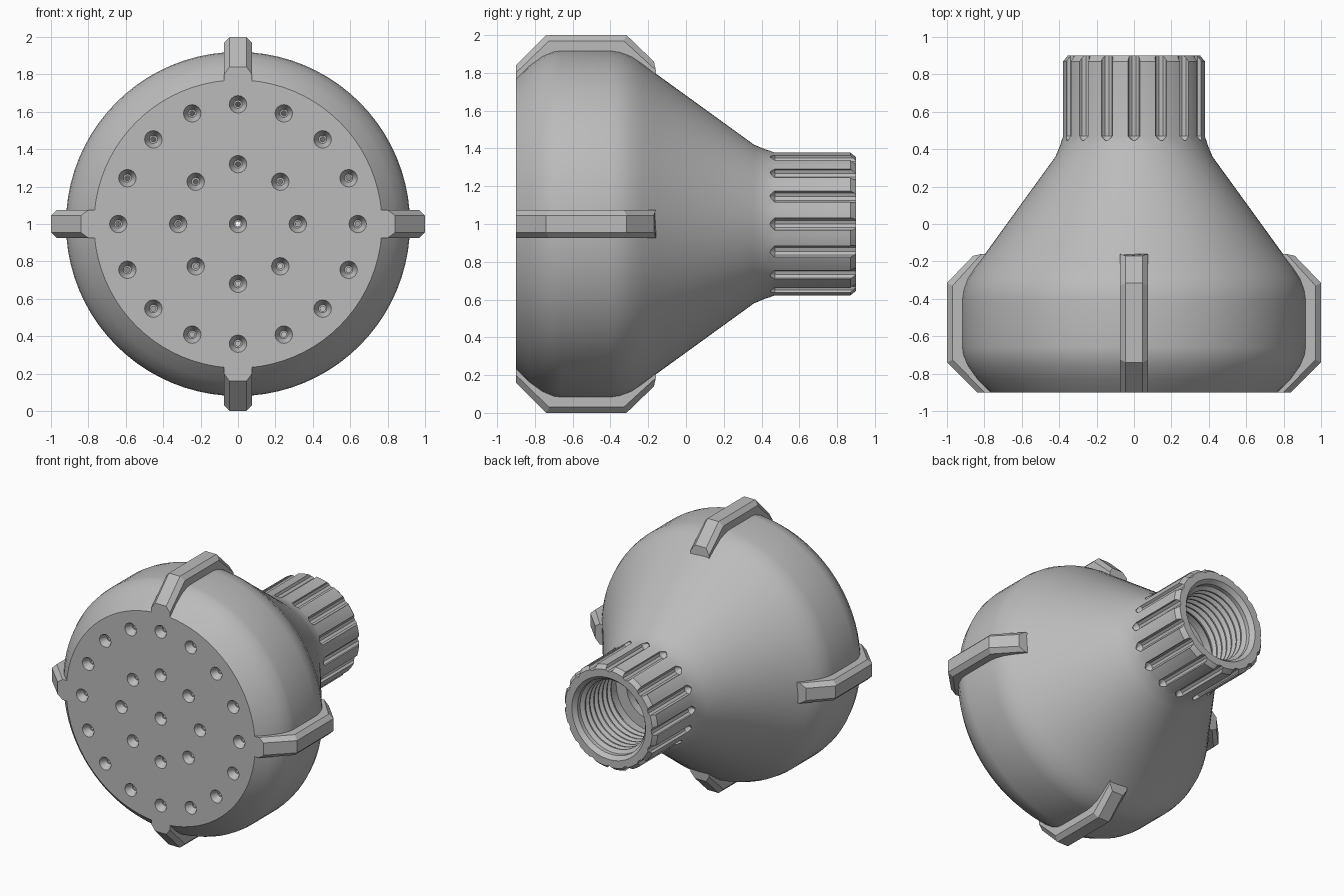
import bpy, bmesh
from math import sin, cos, pi, radians

if "Cube" in bpy.data.objects:
    bpy.data.objects.remove(bpy.data.objects["Cube"])

grey = bpy.data.materials.new("plain_grey")
grey.use_nodes = True
grey.diffuse_color = (0.5, 0.5, 0.5, 1)
grey.node_tree.nodes["Principled BSDF"].inputs["Base Color"].default_value = (0.5, 0.5, 0.5, 1)

CENTRE = 1.0  # height of the main axis, which runs along y


def loft(bm, rings):
    """Skin a list of closed rings of points and cap both ends."""
    loops = [[bm.verts.new(p) for p in ring] for ring in rings]
    n = len(loops[0])
    for a, b in zip(loops, loops[1:]):
        for i in range(n):
            j = (i + 1) % n
            bm.faces.new((a[i], a[j], b[j], b[i]))
    bm.faces.new(loops[0])
    bm.faces.new(loops[-1])


def lathe(bm, profile, sides, x=0.0, z=0.0):
    """Turn (radius, y) points around an axis parallel to y."""
    turns = [2 * pi * i / sides for i in range(sides)]
    loft(bm, [[(x + r * cos(t), y, CENTRE + z + r * sin(t)) for t in turns]
              for r, y in profile])


def make_object(name, bm):
    bmesh.ops.recalc_face_normals(bm, faces=bm.faces[:])
    mesh = bpy.data.meshes.new(name)
    bm.to_mesh(mesh)
    bm.free()
    mesh.materials.append(grey)
    ob = bpy.data.objects.new(name, mesh)
    bpy.context.collection.objects.link(ob)
    return ob


def ring_spots(count, radius):
    return [(radius * cos(2 * pi * i / count), radius * sin(2 * pi * i / count))
            for i in range(count)]


# Hollow body: outer shell, threaded bore, inner chamber
shell = [(0.77, -0.9), (0.84, -0.83), (0.89, -0.76), (0.915, -0.7), (0.92, -0.66),
         (0.92, -0.4), (0.912, -0.35), (0.89, -0.29), (0.85, -0.23), (0.80, -0.165),
         (0.42, 0.36), (0.395, 0.42), (0.38, 0.47), (0.38, 0.87), (0.355, 0.9),
         (0.30, 0.9), (0.275, 0.87)]
thread = []
for i in range(7):
    top = 0.84 - 0.05 * i
    thread += [(0.275, top), (0.25, top - 0.02), (0.25, top - 0.03)]
chamber = [(0.275, 0.48), (0.275, 0.42), (0.19, 0.42), (0.19, 0.36), (0.70, -0.16),
           (0.82, -0.36), (0.82, -0.66), (0.70, -0.8)]
bm = bmesh.new()
lathe(bm, shell + thread + chamber, 80)
body = make_object("shower_head_body", bm)

# Cutter for the countersunk spray holes
bm = bmesh.new()
for x, z in [(0, 0)] + ring_spots(8, 0.32) + ring_spots(16, 0.64):
    lathe(bm, [(0.052, -0.905), (0.047, -0.9), (0.022, -0.85), (0.013, -0.85),
               (0.013, -0.77)], 16, x, z)
hole_cutter = make_object("spray_hole_cutter", bm)

# Cutter for the grip grooves around the neck
bm = bmesh.new()
for x, z in ring_spots(16, 0.378):
    lathe(bm, [(0.004, 0.44), (0.033, 0.47), (0.033, 0.95)], 10, x, z)
groove_cutter = make_object("grip_groove_cutter", bm)

for cutter in (hole_cutter, groove_cutter):
    mod = body.modifiers.new(cutter.name, "BOOLEAN")
    mod.operation = "DIFFERENCE"
    mod.solver = "EXACT"
    mod.object = cutter

# Bake the cuts, then drop the cutters
depsgraph = bpy.context.evaluated_depsgraph_get()
cut_mesh = bpy.data.meshes.new_from_object(body.evaluated_get(depsgraph))
body.modifiers.clear()
body.data = cut_mesh
for cutter in (hole_cutter, groove_cutter):
    bpy.data.objects.remove(cutter)

bpy.ops.object.select_all(action="DESELECT")
body.select_set(True)
bpy.context.view_layer.objects.active = body
bpy.ops.object.shade_smooth_by_angle(angle=radians(30))

# Four chamfered guard ribs; each station has (radius, y) for crest, shoulder, root
stations = [((0.84, -0.9), (0.80, -0.9), (0.766, -0.9)),
            ((1.0, -0.74), (0.97, -0.725), (0.85, -0.7)),
            ((1.0, -0.315), (0.97, -0.33), (0.85, -0.36)),
            ((0.86, -0.17), (0.815, -0.16), (0.74, -0.16))]
HALF, CREST = 0.075, 0.045
for name, turn in (("left", 0), ("top", 90), ("right", 180), ("bottom", 270)):
    c, s = cos(radians(turn)), sin(radians(turn))
    rings = []
    for crest, shoulder, root in stations:
        section = [(root, -HALF), (shoulder, -HALF), (crest, -CREST),
                   (crest, CREST), (shoulder, HALF), (root, HALF)]
        rings.append([(r * c - w * s, y, CENTRE + r * s + w * c)
                      for (r, y), w in section])
    bm = bmesh.new()
    loft(bm, rings)
    make_object(name + "_guard_rib", bm)
